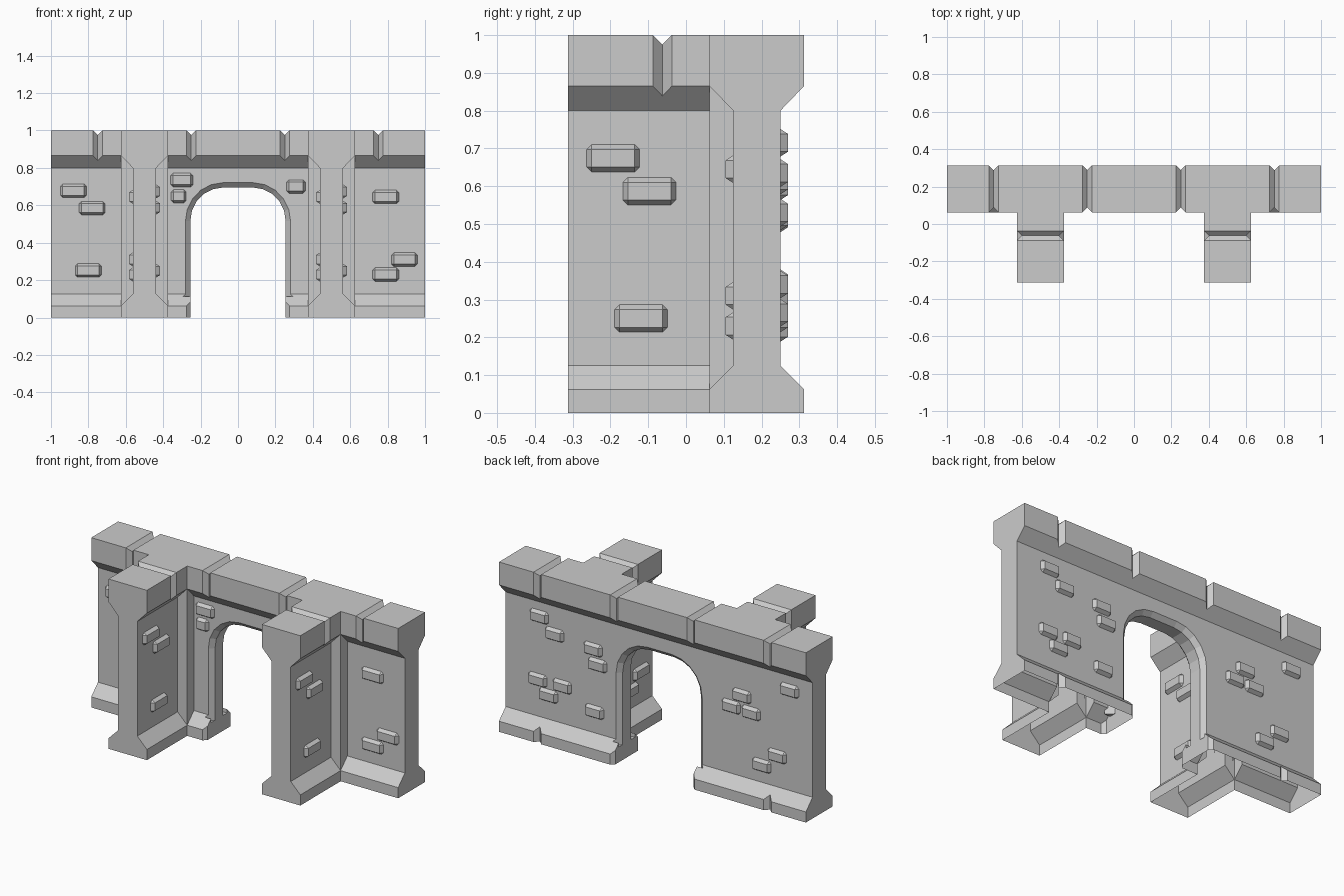
import bpy, bmesh, math
from mathutils import Vector

if "Cube" in bpy.data.objects:
    bpy.data.objects.remove(bpy.data.objects["Cube"])


def make(name, bm):
    bmesh.ops.recalc_face_normals(bm, faces=bm.faces)
    me = bpy.data.meshes.new(name)
    bm.to_mesh(me)
    bm.free()
    ob = bpy.data.objects.new(name, me)
    bpy.context.collection.objects.link(ob)
    return ob


def loft(name, rings):
    bm = bmesh.new()
    vs = [[bm.verts.new(p) for p in r] for r in rings]
    n = len(vs[0])
    bm.faces.new(vs[0])
    bm.faces.new(vs[-1])
    for a, b in zip(vs, vs[1:]):
        for i in range(n):
            bm.faces.new((a[i], a[(i + 1) % n], b[(i + 1) % n], b[i]))
    return make(name, bm)


def add_hull(bm, pts):
    vs = [bm.verts.new(p) for p in pts]
    res = bmesh.ops.convex_hull(bm, input=vs)
    junk = {g for g in res['geom_interior'] + res['geom_unused'] if isinstance(g, bmesh.types.BMVert)}
    bmesh.ops.delete(bm, geom=list(junk), context='VERTS')


def combine(target, other, op):
    m = target.modifiers.new(op, 'BOOLEAN')
    m.object, m.operation, m.solver = other, op, 'EXACT'
    bpy.context.view_layer.objects.active = target
    bpy.ops.object.modifier_apply(modifier=m.name)
    bpy.data.objects.remove(other, do_unlink=True)


def diamond(center, axis, half_len, r=0.025):
    # square bar turned 45 degrees, used to cut V grooves
    c, a = Vector(center), Vector(axis)
    u = Vector((a.y, a.z, a.x))
    v = a.cross(u)
    return loft("groove_cutter", [[c + a * s * half_len + d * r for d in (u, v, -u, -v)] for s in (-1, 1)])


# Shared wall section: wide foot, narrow body, wide cap
half = [(0.125, 0), (0.125, 0.0625), (0.0625, 0.125), (0.0625, 0.8), (0.125, 0.865), (0.125, 1)]
section = half + [(-a, z) for a, z in reversed(half)]
YC = 0.1875
wall = loft("wall", [[(x, YC + a, z) for a, z in section] for x in (-1, 1)])

# Two buttress walls with filled inner corners
for bx in (-0.5, 0.5):
    combine(wall, loft("buttress", [[(bx + a, y, z) for a, z in section] for y in (-0.3125, YC)]), 'UNION')
    for s in (-1, 1):
        bm = bmesh.new()
        pts = [(bx + s * 0.125, 0.0625, z) for z in (0.0625, 0.865)]
        for z in (0.125, 0.8):
            pts += [(bx + s * 0.125, 0.125, z), (bx + s * 0.0625, 0.0625, z)]
        for z in (0.09, 0.84):
            pts += [(bx + s * 0.1, 0.16, z), (bx + s * 0.03, 0.09, z)]
        add_hull(bm, pts)
        combine(wall, make("corner_fill", bm), 'UNION')


# Arched opening with chamfered edges
def arch(grow, y, z0):
    right = [(0.255 + grow, z0)]
    for i in range(6):
        t = math.radians(18 * i)
        right.append((0.08 + (0.175 + grow) * math.cos(t), 0.515 + (0.18 + grow) * math.sin(t)))
    return [(x, y, z) for x, z in right + [(-x, z) for x, z in reversed(right)]]


combine(wall, loft("arch_cutter", [arch(0, y, -0.1) for y in (0, 0.4)]), 'DIFFERENCE')
for s in (-1, 1):
    ys = [YC + s * d for d in (0.03, 0.0375, 0.0625, 0.075)]
    rings = [arch(g, y, 0.09) for g, y in zip((-0.008, 0, 0.026, 0.039), ys)]
    combine(wall, loft("arch_chamfer_cutter", rings), 'DIFFERENCE')
    for x in (-0.255, 0.255):
        combine(wall, diamond((x, YC + s * 0.125, 0), (0, 0, 1), 0.11, 0.02), 'DIFFERENCE')

# V grooves round the cap, and at the back of the foot
for x in (-0.75, -0.25, 0.25, 0.75):
    combine(wall, diamond((x, YC, 1), (0, 1, 0), 0.2), 'DIFFERENCE')
    for y in (0.0625, 0.3125):
        combine(wall, diamond((x, y, 0.93), (0, 0, 1), 0.115), 'DIFFERENCE')
    if abs(x) > 0.5:
        combine(wall, diamond((x, 0.3125, 0), (0, 0, 1), 0.12), 'DIFFERENCE')
for x in (-0.5, 0.5):
    combine(wall, diamond((x, -0.0625, 1), (1, 0, 0), 0.2), 'DIFFERENCE')
    for s in (-1, 1):
        combine(wall, diamond((x + s * 0.125, -0.0625, 0.93), (0, 0, 1), 0.115), 'DIFFERENCE')

# Open underside
bm = bmesh.new()
bm.from_mesh(wall.data)
under = [f for f in bm.faces if all(abs(v.co.z) < 1e-4 for v in f.verts)]
bmesh.ops.delete(bm, geom=under, context='FACES')
bm.to_mesh(wall.data)
bm.free()


# Raised bricks
def add_brick(bm, center, normal, width=0.14, height=0.073):
    c, n, up = Vector(center), Vector(normal), Vector((0, 0, 1))
    u, w, h, k = up.cross(n), width / 2, height / 2, 0.013
    pts = []
    for a in (-1, 1):
        for b in (-1, 1):
            pts += [c + u * a * (w - k) + up * b * h, c + u * a * w + up * b * (h - k),
                    c + u * a * (w - k) + up * b * (h - k) + n * 0.02]
    add_hull(bm, pts)


front = [(-0.88, 0.677), (-0.78, 0.585), (-0.8, 0.252), (0.79, 0.645), (0.79, 0.23), (0.89, 0.31)]
front_small = [(-0.3, 0.735, 0.12), (-0.317, 0.648, 0.08), (0.31, 0.7, 0.1)]
back = [(0.78, 0.715), (0.68, 0.635), (0.43, 0.615), (0.4, 0.53), (0.79, 0.34), (0.63, 0.343),
        (0.72, 0.265), (0.42, 0.25), (-0.85, 0.715), (-0.54, 0.6), (-0.47, 0.52), (-0.6, 0.515),
        (-0.77, 0.307), (-0.67, 0.225)]
bm = bmesh.new()
for x, z in front:
    add_brick(bm, (x, 0.125, z), (0, -1, 0))
for x, z, w in front_small:
    add_brick(bm, (x, 0.125, z), (0, -1, 0), w)
make("front_bricks", bm)

bm = bmesh.new()
for x, z in back:
    add_brick(bm, (x, 0.25, z), (0, 1, 0), 0.12)
make("back_bricks", bm)

bm = bmesh.new()
for bx in (-0.5, 0.5):
    for y, z in ((-0.193, 0.674), (-0.097, 0.587), (-0.119, 0.25)):
        add_brick(bm, (bx + 0.0625, y, z), (1, 0, 0))
    for y, z in ((-0.1, 0.645), (-0.1, 0.23), (-0.2, 0.31)):
        add_brick(bm, (bx - 0.0625, y, z), (-1, 0, 0))
make("buttress_bricks", bm)
